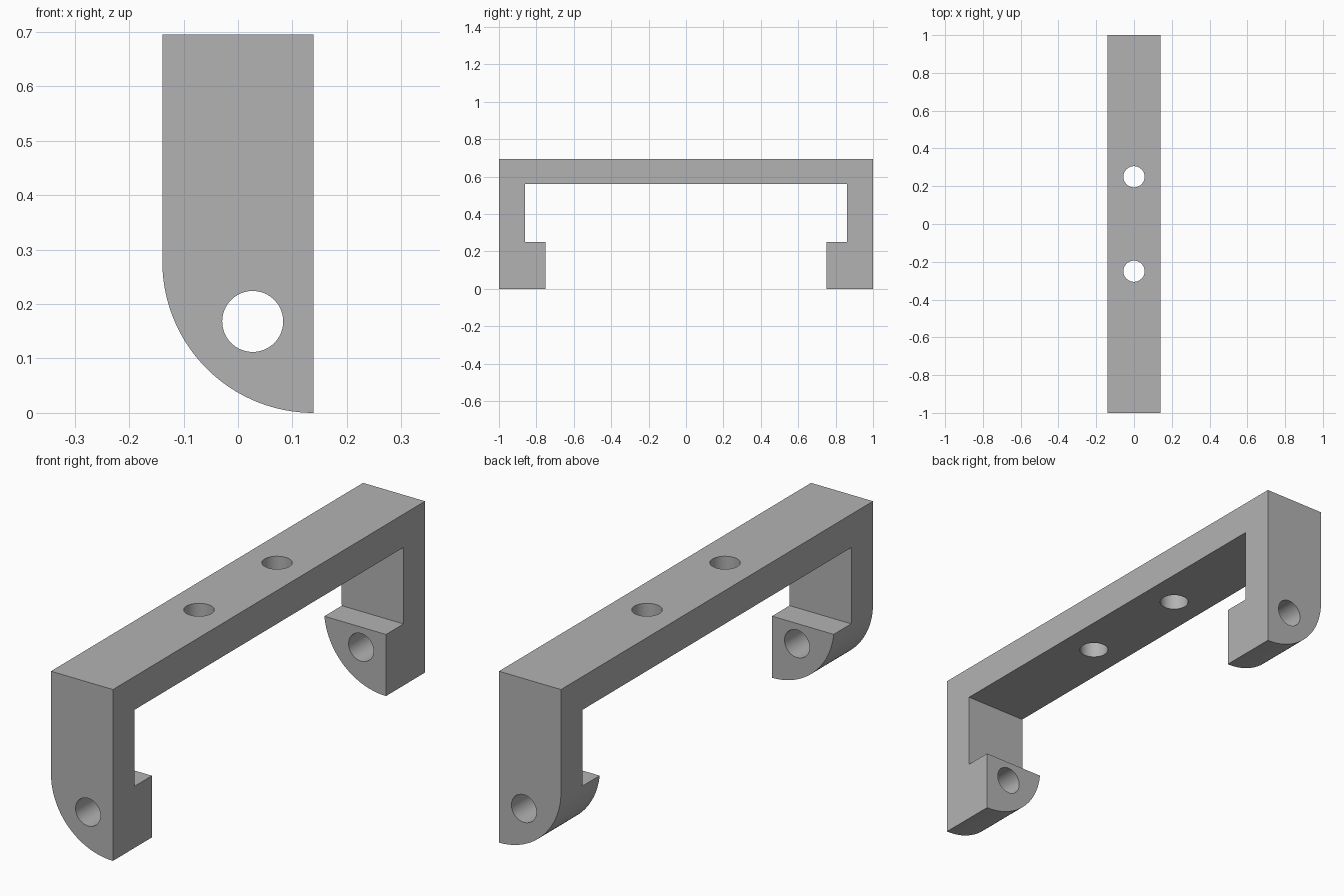
import bpy
import bmesh
import math
from mathutils import Matrix, Vector

if "Cube" in bpy.data.objects:
    bpy.data.objects.remove(bpy.data.objects["Cube"], do_unlink=True)

WIDTH, HEIGHT = 0.278, 0.695
HALF = WIDTH / 2
HOLE_RADIUS = 0.056

grey = bpy.data.materials.new("plain grey")
grey.use_nodes = True
colour = (0.45, 0.45, 0.45, 1)
grey.diffuse_color = colour
grey.node_tree.nodes["Principled BSDF"].inputs["Base Color"].default_value = colour


def add_object(name, bm):
    bmesh.ops.recalc_face_normals(bm, faces=bm.faces)
    mesh = bpy.data.meshes.new(name)
    bm.to_mesh(mesh)
    bm.free()
    mesh.materials.append(grey)
    obj = bpy.data.objects.new(name, mesh)
    bpy.context.collection.objects.link(obj)
    return obj


def extrude_profile(name, points, offset):
    """Extrude a closed outline along the offset, centred on the origin."""
    bm = bmesh.new()
    offset = Vector(offset)
    face = bm.faces.new([bm.verts.new(Vector(p) - offset / 2) for p in points])
    result = bmesh.ops.extrude_face_region(bm, geom=[face], use_keep_orig=True)
    moved = [v for v in result["geom"] if isinstance(v, bmesh.types.BMVert)]
    bmesh.ops.translate(bm, verts=moved, vec=offset)
    return add_object(name, bm)


def cylinder(name, centre, depth, rotation=Matrix()):
    bm = bmesh.new()
    bmesh.ops.create_cone(bm, cap_ends=True, segments=64, radius1=HOLE_RADIUS,
                          radius2=HOLE_RADIUS, depth=depth,
                          matrix=Matrix.Translation(centre) @ rotation)
    return add_object(name, bm)


def apply_boolean(obj, cutter, operation):
    cutter.hide_render = True
    mod = obj.modifiers.new("cut", "BOOLEAN")
    mod.operation = operation
    mod.solver = "EXACT"
    mod.object = cutter
    bpy.context.view_layer.objects.active = obj
    bpy.ops.object.modifier_apply(modifier=mod.name)
    bpy.data.objects.remove(cutter, do_unlink=True)


# Bracket: side outline with a top bar, two legs and inward feet
half_side = [(1, HEIGHT), (1, 0), (0.75, 0), (0.75, 0.25), (0.862, 0.25), (0.862, 0.56)]
outline = half_side + [(-y, z) for y, z in reversed(half_side)]
bracket = extrude_profile("mounting_bracket", [(0, y, z) for y, z in outline], (WIDTH, 0, 0))

# Rounded lower corner along the right side
arc = [(HALF - WIDTH * math.cos(a), 0, WIDTH - WIDTH * math.sin(a))
       for a in (math.pi / 2 * i / 48 for i in range(49))]
rounding = extrude_profile("rounding_cutter",
                           [(-0.3, 0, WIDTH)] + arc + [(HALF, 0, -0.1), (-0.3, 0, -0.1)],
                           (0, 3, 0))
apply_boolean(bracket, rounding, "DIFFERENCE")

# Two screw holes through the bar, and one pivot bore through both feet
for y in (-0.25, 0.25):
    apply_boolean(bracket, cylinder("screw_cutter", (0, y, HEIGHT), 0.6), "DIFFERENCE")
bore = cylinder("bore_cutter", (0.027, 0, 0.168), 3, Matrix.Rotation(math.pi / 2, 4, "X"))
apply_boolean(bracket, bore, "DIFFERENCE")

# Smooth the curved walls and keep the edges sharp
bpy.ops.object.select_all(action="DESELECT")
bracket.select_set(True)
bpy.context.view_layer.objects.active = bracket
bpy.ops.object.shade_smooth_by_angle(angle=math.radians(30))
